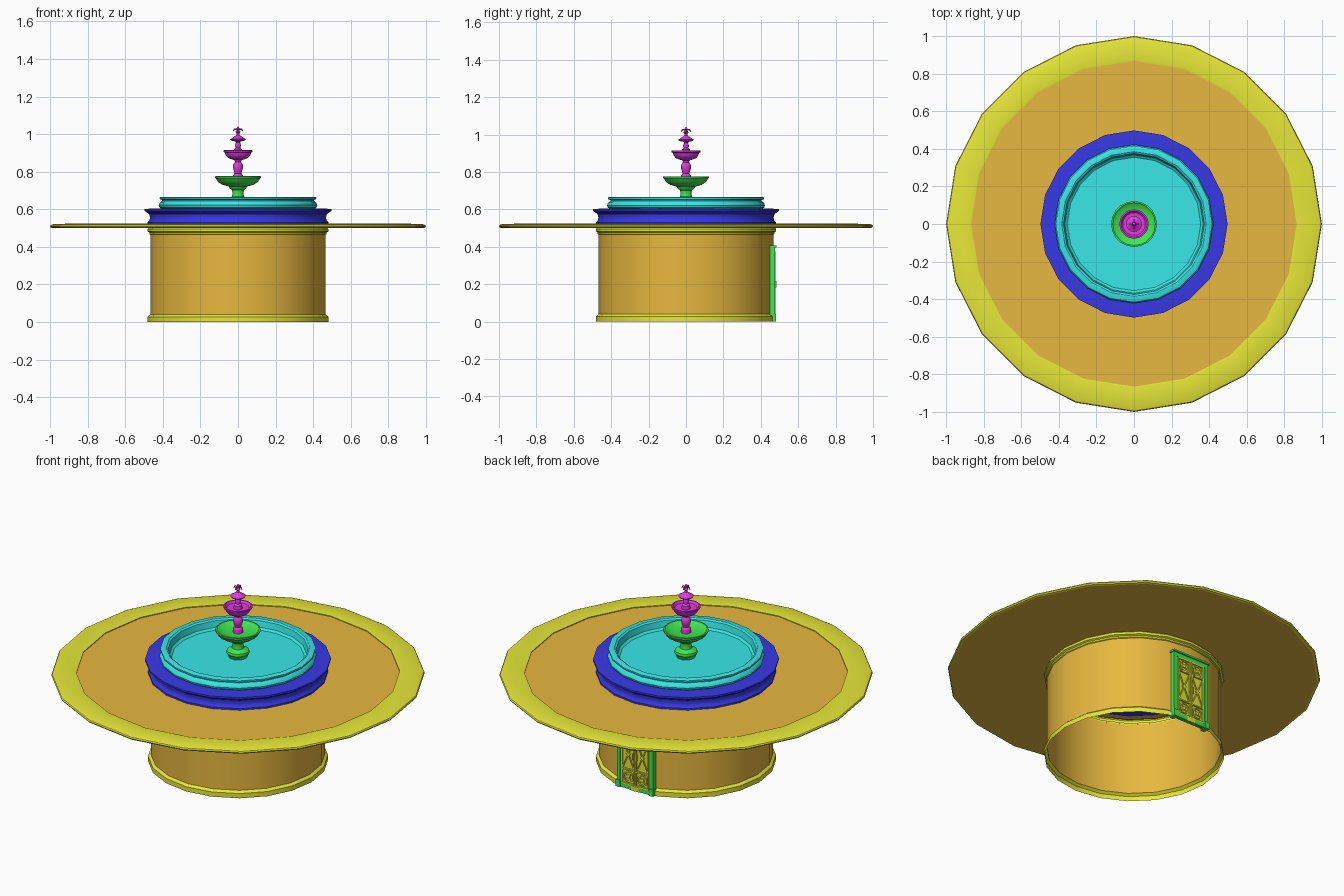
import bpy, bmesh, math
from mathutils import Matrix, Vector

SIDES = 20


def material(name, rgb):
    m = bpy.data.materials.new(name)
    m.diffuse_color = (*rgb, 1)
    return m


ORANGE = material("orange", (0.80, 0.48, 0.05))
YELLOW = material("yellow", (0.80, 0.80, 0.04))
BLUE = material("blue", (0.04, 0.04, 0.80))
CYAN = material("cyan", (0.04, 0.80, 0.80))
GREEN = material("green", (0.05, 0.80, 0.08))
MAGENTA = material("magenta", (0.75, 0.04, 0.75))


def finish(name, bm, mat, smooth=True):
    me = bpy.data.meshes.new(name)
    bm.to_mesh(me)
    bm.free()
    ob = bpy.data.objects.new(name, me)
    bpy.context.collection.objects.link(ob)
    me.materials.append(mat)
    if smooth:
        bpy.ops.object.select_all(action='DESELECT')
        ob.select_set(True)
        bpy.context.view_layer.objects.active = ob
        bpy.ops.object.shade_smooth_by_angle(angle=math.radians(32))
    return ob


def revolve(bm, profile, n=SIDES, matrix=Matrix()):
    """Spin (radius, height) points, listed outside-upward, around z."""
    rings = []
    for r, z in profile:
        if r == 0:
            rings.append([bm.verts.new(matrix @ Vector((0, 0, z)))] * n)
        else:
            rings.append([bm.verts.new(matrix @ Vector((
                r * math.cos(2 * math.pi * i / n), r * math.sin(2 * math.pi * i / n), z)))
                for i in range(n)])
    for lo, hi in zip(rings, rings[1:]):
        for i in range(n):
            j = (i + 1) % n
            bm.faces.new(list(dict.fromkeys((lo[i], lo[j], hi[j], hi[i]))))


def lathe(name, profile, mat, n=SIDES):
    bm = bmesh.new()
    revolve(bm, profile, n)
    return finish(name, bm, mat)


def box(bm, x, y, z, sx, sy, sz, turn=0):
    m = (Matrix.Translation((x, y, z)) @ Matrix.Rotation(turn, 4, 'Y')
         @ Matrix.Diagonal((sx, sy, sz, 1)))
    bmesh.ops.create_cube(bm, size=1, matrix=m)


def bar(bm, a, b, y, width, depth):
    dx, dz = b[0] - a[0], b[1] - a[1]
    box(bm, (a[0] + b[0]) / 2, y, (a[1] + b[1]) / 2, width, depth,
        math.hypot(dx, dz), math.atan2(dx, dz))


# open-bottomed drum with base moulding and cornice
lathe("base_moulding", [(.482, 0), (.482, .028), (.475, .034), (.467, .04)], YELLOW)
lathe("drum_wall", [(.467, .04), (.467, .465)], ORANGE)
lathe("drum_cornice", [(.467, .465), (.472, .468), (.472, .477), (.482, .482),
                       (.482, .495), (.475, .502)], YELLOW)

# wide terrace: underside, deck and rounded border
lathe("terrace_underside", [(.470, .500), (.985, .500)], ORANGE).data.flip_normals()
lathe("terrace_deck", [(.866, .518), (.470, .518)], ORANGE)
lathe("terrace_border", [(.985, .500), (.996, .503), (1.0, .510), (.996, .517),
                         (.985, .521), (.875, .525), (.866, .523), (.866, .518)], YELLOW)

# blue plinth
lathe("plinth", [(0, .520), (.482, .520), (.482, .530), (.472, .540), (.468, .555),
                 (.473, .575), (.492, .588), (.498, .592), (.498, .602), (.460, .604),
                 (.400, .604)], BLUE)

# large basin
lathe("basin", [(.405, .602), (.418, .610), (.422, .622), (.416, .636), (.404, .645),
                (.404, .650), (.416, .654), (.417, .664), (.412, .667), (.385, .667),
                (.375, .660), (.368, .625), (.355, .615), (0, .615)], CYAN)

# lower fountain bowl on its pedestal
lathe("lower_bowl", [(.048, .612), (.052, .622), (.062, .640), (.060, .654), (.045, .662),
                     (.032, .668), (.029, .685), (.032, .702), (.045, .712), (.050, .722),
                     (.085, .732), (.108, .748), (.116, .762), (.122, .768), (.122, .776),
                     (.114, .777), (.104, .768), (.060, .760), (0, .758)], GREEN)

# upper tiers
lathe("middle_bowl", [(.028, .760), (.026, .782), (.018, .792), (.022, .805), (.027, .822),
                      (.025, .840), (.016, .852), (.020, .862), (.036, .867), (.054, .874),
                      (.066, .888), (.070, .902), (.078, .906), (.078, .914), (.070, .915),
                      (.060, .903), (.024, .900)], MAGENTA)
lathe("upper_bowl", [(.024, .898), (.022, .920), (.013, .928), (.016, .940), (.011, .955),
                     (.016, .962), (.036, .966), (.042, .974), (.034, .977), (.024, .985),
                     (.016, .990), (.008, .996), (0, .996)], MAGENTA, 16)

# finial with four drooping spouts
bm = bmesh.new()
revolve(bm, [(.009, .992), (.007, 1.004), (.013, 1.010), (.011, 1.017), (.005, 1.022),
             (.008, 1.030), (.005, 1.037), (0, 1.042)], 12)
for k in range(4):
    spin = Matrix.Rotation(k * math.pi / 2, 4, 'Z')
    for x, z, length, tilt in ((.011, 1.026, .020, 80), (.022, 1.022, .014, 150)):
        bmesh.ops.create_cone(
            bm, cap_ends=True, segments=8, radius1=.004, radius2=.003, depth=length,
            matrix=spin @ Matrix.Translation((x, 0, z))
            @ Matrix.Rotation(math.radians(tilt), 4, 'Y'))
finish("finial", bm, MAGENTA)

# door frame on the back of the drum
bm = bmesh.new()
for s in (-1, 1):
    box(bm, s * .108, .458, .200, .022, .036, .400)
    box(bm, s * .108, .464, .020, .028, .036, .040)
    box(bm, s * .094, .464, .208, .008, .018, .376)
box(bm, 0, .458, .386, .238, .036, .024)
box(bm, 0, .464, .402, .250, .040, .010)
box(bm, 0, .466, .014, .216, .024, .024)
finish("door_frame", bm, GREEN, False)

# double door leaves with ironwork
bm = bmesh.new()
Y = .473
for s in (-1, 1):
    box(bm, s * .046, .465, .200, .090, .008, .350)
    for x in (.005, .086):
        box(bm, s * x, Y, .200, .008, .010, .350)
    for z in (.030, .115, .295, .370):
        box(bm, s * .046, Y, z, .088, .010, .008)
    bar(bm, (s * .008, .119), (s * .084, .291), Y, .006, .006)
    bar(bm, (s * .084, .119), (s * .008, .291), Y, .006, .006)
    box(bm, s * .046, Y, .205, .020, .008, .020, math.pi / 4)
    for z in (.072, .333):
        place = (Matrix.Translation((s * .046, Y - .004, z))
                 @ Matrix.Rotation(-math.pi / 2, 4, 'X'))
        revolve(bm, [(.033, 0), (.033, .006), (.026, .006), (.026, 0)], 16, place)
        revolve(bm, [(.012, 0), (.010, .006), (0, .008)], 12, place)
        for t in (1, -1):
            bar(bm, (s * .046 - .020, z - t * .020), (s * .046 + .020, z + t * .020),
                Y, .005, .005)
    box(bm, s * .012, Y + .006, .200, .006, .008, .036)
finish("door_leaves", bm, YELLOW, False)
